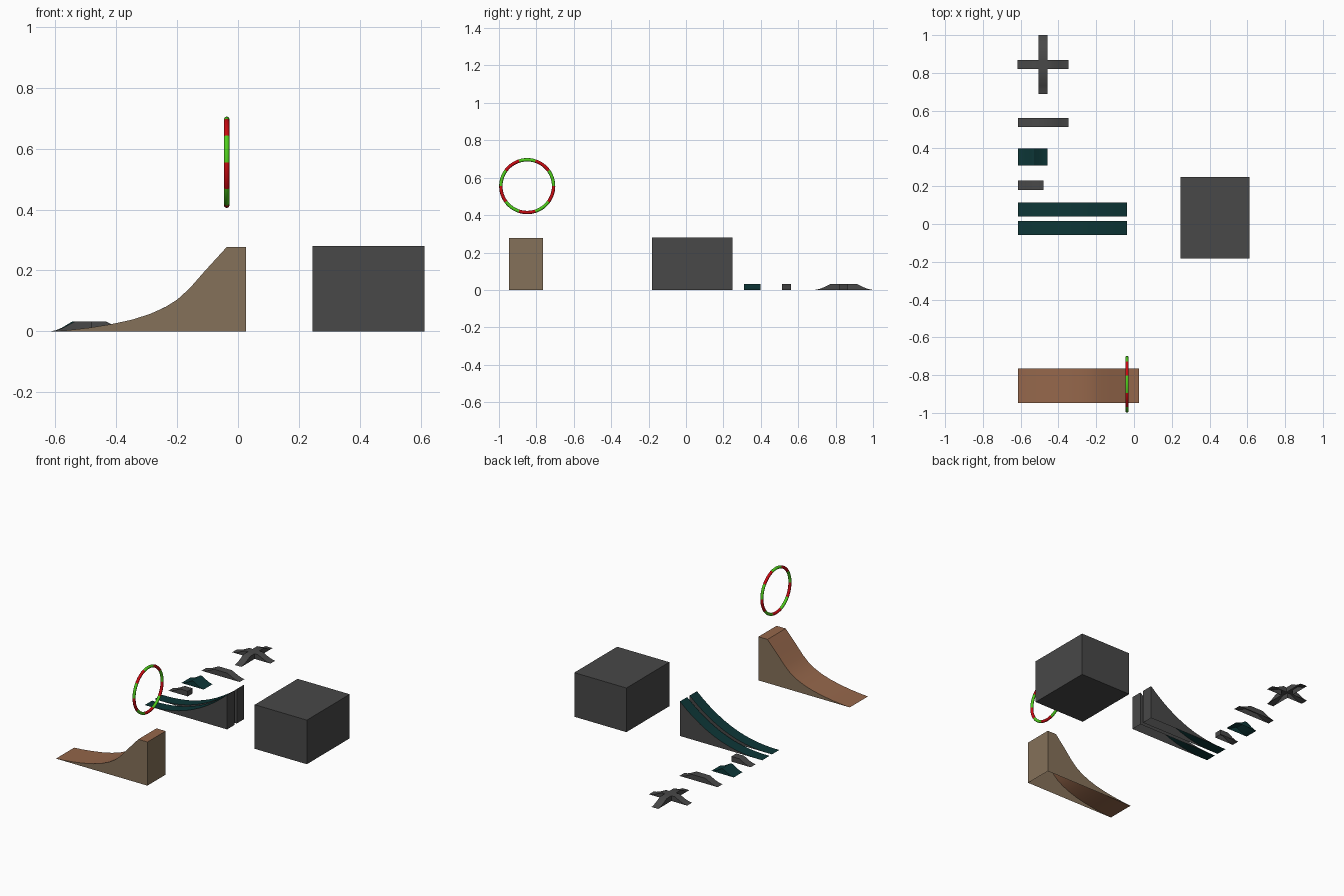
import bpy, bmesh, math
from mathutils import Matrix, Vector

if "Cube" in bpy.data.objects:
    bpy.data.objects.remove(bpy.data.objects["Cube"])


def material(name, rgb):
    m = bpy.data.materials.new(name)
    m.diffuse_color = (*rgb, 1)
    m.use_nodes = True
    m.node_tree.nodes["Principled BSDF"].inputs["Base Color"].default_value = m.diffuse_color
    return m


GREY = material("dark grey", (0.065, 0.065, 0.065))
TEAL = material("deep teal", (0.004, 0.037, 0.038))
WOOD = material("wood deck", (0.30, 0.135, 0.07))
TAN = material("tan side panel", (0.235, 0.165, 0.10))
RED = material("red", (0.60, 0.003, 0.006))
GREEN = material("green", (0.08, 0.62, 0.012))


def finish(name, bm, mats, angle=30):
    me = bpy.data.meshes.new(name)
    bm.to_mesh(me)
    bm.free()
    for m in mats:
        me.materials.append(m)
    ob = bpy.data.objects.new(name, me)
    bpy.context.collection.objects.link(ob)
    bpy.context.view_layer.objects.active = ob
    ob.select_set(True)
    bpy.ops.object.shade_smooth_by_angle(angle=math.radians(angle))
    ob.select_set(False)
    return ob


def add_shell(bm, profile, ya, yb, mat=Matrix(), end_wall=True):
    """Open-bottomed ramp: curved deck (slot 0), side panels and end wall (slot 1)."""
    def row(y):
        return [bm.verts.new(mat @ Vector((x, y, z))) for x, z in profile]
    a, b = row(ya), row(yb)
    for i in range(len(a) - 1):
        bm.faces.new((a[i], a[i + 1], b[i + 1], b[i]))
    x, z = profile[-1]
    side_a, side_b = a[::-1], b[:]
    if z > 0:
        fa = bm.verts.new(mat @ Vector((x, ya, 0)))
        fb = bm.verts.new(mat @ Vector((x, yb, 0)))
        if end_wall:
            bm.faces.new((fa, fb, b[-1], a[-1])).material_index = 1
        side_a.insert(0, fa)
        side_b.append(fb)
    bm.faces.new(side_a).material_index = 1
    bm.faces.new(side_b).material_index = 1


def ramp(name, profile, ya, yb, deck, sides):
    bm = bmesh.new()
    add_shell(bm, profile, ya, yb)
    return finish(name, bm, [deck, sides])


LEFT = -0.615
H = 0.033
# Concave little slope shared by all the low bumps
slope = [(0, 0), (0.022, 0.004), (0.045, 0.012), (0.0875, H)]


def bump(x0, x1, run, drop=True):
    """Slope up, flat top, and optionally the mirrored slope down."""
    k = run / 0.0875
    up = [(x0 + x * k, z) for x, z in slope]
    down = [(x1 - x * k, z) for x, z in reversed(slope)] if drop else [(x1, H)]
    return up + down


# Large box
bm = bmesh.new()
bmesh.ops.create_cube(bm, size=1, matrix=Matrix.Translation((0.428, 0.033, 0.14))
                      @ Matrix.Diagonal((0.366, 0.43, 0.28, 1)))
finish("large_box", bm, [GREY])

# Wooden jump ramp with a flat lip
jump = [(LEFT, 0), (-0.56, 0.004), (-0.49, 0.012), (-0.42, 0.023), (-0.35, 0.038),
        (-0.29, 0.057), (-0.24, 0.079), (-0.2, 0.104), (-0.159, 0.141),
        (-0.11, 0.197), (-0.037, 0.277), (0.027, 0.277)]
ramp("wooden_jump_ramp", jump, -0.947, -0.765, WOOD, TAN)

# Pair of narrow track ramps
track = [(LEFT + 0.578 * t / 12, 0.219 * (t / 12) ** 2.35) for t in range(13)]
for i, y in enumerate((-0.0205, 0.0775)):
    ramp(f"track_ramp_{i + 1}", track, y - 0.0365, y + 0.0365, TEAL, GREY)

# Low obstacles
ramp("small_kicker", bump(LEFT, -0.48, 0.08, False), 0.181, 0.23, GREY, GREY)
ramp("teal_bump", bump(LEFT, -0.458, 0.072), 0.31, 0.399, TEAL, TEAL)
ramp("long_bump", bump(LEFT, -0.347, 0.0875), 0.513, 0.561, GREY, GREY)

# Cross-shaped bump: four arms around a flat centre
bm = bmesh.new()
w = 0.0235
centre = Matrix.Translation((-0.481, 0.8435, 0))
for k in range(4):
    reach = 0.1345 if k % 2 == 0 else 0.1565
    arm = [(x - reach, z) for x, z in slope] + [(-w, H)]
    add_shell(bm, arm, -w, w, centre @ Matrix.Rotation(k * math.pi / 2, 4, 'Z'), False)
bm.faces.new([bm.verts.new(centre @ Vector((sx * w, sy * w, H)))
              for sx, sy in ((-1, -1), (1, -1), (1, 1), (-1, 1))])
bmesh.ops.remove_doubles(bm, verts=bm.verts, dist=0.0005)
finish("cross_bump", bm, [GREY, GREY])

# Striped hoop: ten alternating colour segments
N, M, R, r = 60, 12, 0.141, 0.009
bm = bmesh.new()
rings = []
for i in range(N):
    a = 2 * math.pi * i / N
    ring = []
    for j in range(M):
        b = 2 * math.pi * j / M
        d = R + r * math.cos(b)
        ring.append(bm.verts.new((-0.037 + r * math.sin(b), -0.849 + d * math.cos(a),
                                  0.555 + d * math.sin(a))))
    rings.append(ring)
for i in range(N):
    p, q = rings[i], rings[(i + 1) % N]
    for j in range(M):
        n = (j + 1) % M
        f = bm.faces.new((p[j], q[j], q[n], p[n]))
        f.material_index = (i // 6) % 2
bmesh.ops.recalc_face_normals(bm, faces=bm.faces)
finish("striped_hoop", bm, [GREEN, RED], 60)
